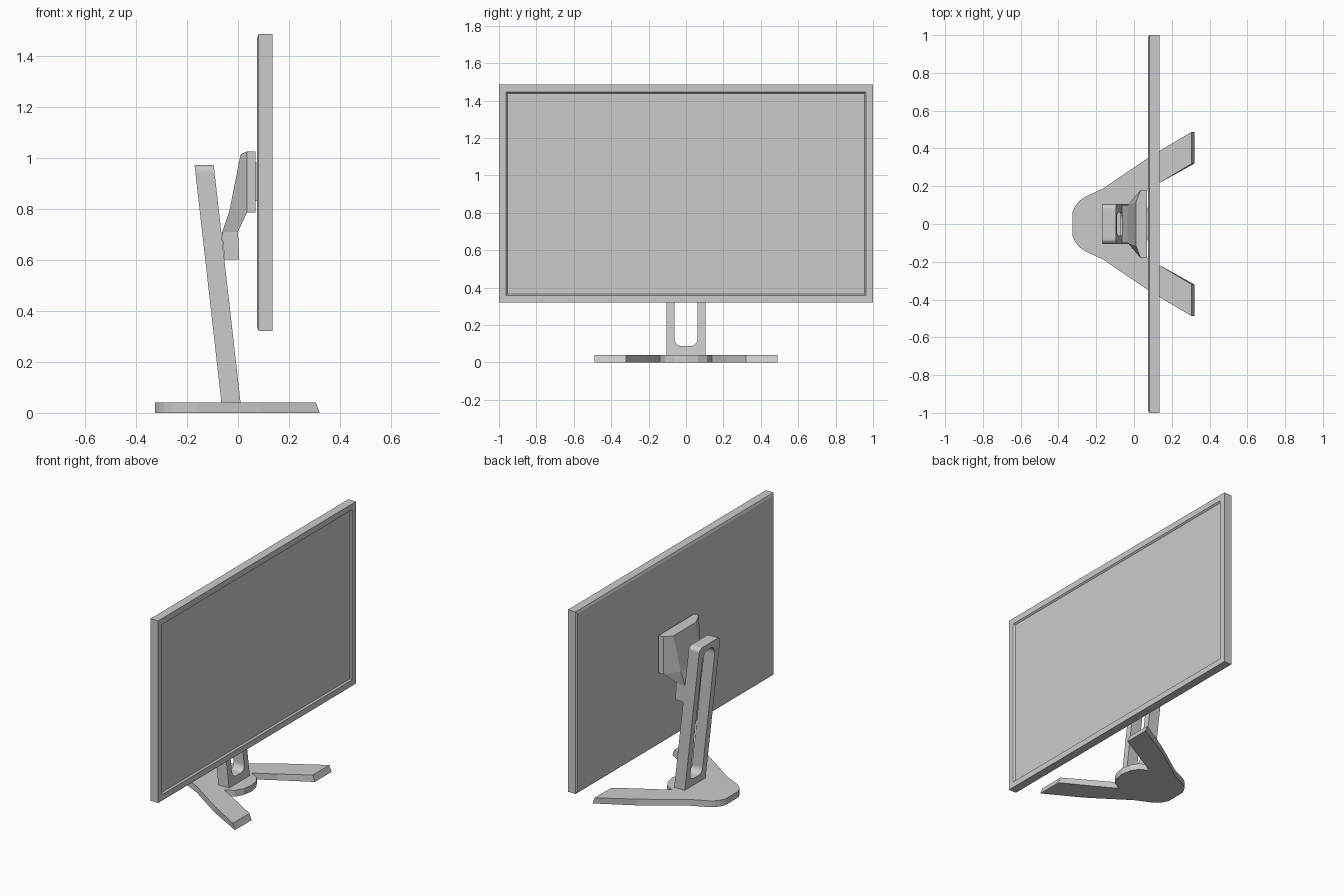
import bpy, bmesh
from math import pi, sin, cos

if "Cube" in bpy.data.objects:
    bpy.data.objects.remove(bpy.data.objects["Cube"])


def make(name, verts, faces):
    """Mesh object from points, merged and with normals outward."""
    bm = bmesh.new()
    vs = [bm.verts.new(v) for v in verts]
    for f in faces:
        bm.faces.new([vs[i] for i in f])
    bmesh.ops.remove_doubles(bm, verts=bm.verts, dist=1e-5)
    bmesh.ops.recalc_face_normals(bm, faces=bm.faces)
    me = bpy.data.meshes.new(name)
    bm.to_mesh(me)
    bm.free()
    ob = bpy.data.objects.new(name, me)
    bpy.context.collection.objects.link(ob)
    return ob


def loft(name, rings):
    """Skin a stack of equal-length rings and cap both ends."""
    n = len(rings[0])
    verts = [p for r in rings for p in r]
    faces = [(k * n + i, k * n + (i + 1) % n, (k + 1) * n + (i + 1) % n, (k + 1) * n + i)
             for k in range(len(rings) - 1) for i in range(n)]
    faces += [tuple(range(n)), tuple(range(len(verts) - n, len(verts)))]
    return make(name, verts, faces)


def rect(x, y, z0, z1):
    return [(x, -y, z0), (x, y, z0), (x, y, z1), (x, -y, z1)]


# Display panel: chamfered back, bezel and recessed screen
loft("display_panel", [
    rect(0.075, 0.992, 0.335, 1.47), rect(0.081, 1.0, 0.32, 1.485),
    rect(0.135, 1.0, 0.32, 1.485), rect(0.135, 0.962, 0.358, 1.447),
    rect(0.125, 0.954, 0.366, 1.439)])

# Base: half outline from rear to the leg tip and back to the centre, mirrored
half = [(-0.325, 0.065), (-0.31, 0.097), (-0.29, 0.122), (-0.26, 0.143), (-0.16, 0.19),
        (0.0, 0.30), (0.09, 0.36), (0.32, 0.488), (0.32, 0.32), (0.13, 0.215),
        (0.0, 0.14), (0.055, 0.112), (0.083, 0.065)]
outline = half + [(0.095, 0)] + [(x, -y) for x, y in reversed(half)]
loft("base", [[(x, y, 0) for x, y in outline],
              [(min(x, 0.305), y, 0.04) for x, y in outline]])


# Column: leaning frame with a rounded slot
def rounded(y, z0, z1, r_low, r_high, steps=6):
    pts = []
    for k in range(4):
        r = r_low if k < 2 else r_high
        cy = (y - r) * (1 if k in (1, 2) else -1)
        cz = z0 + r if k < 2 else z1 - r
        for s in range(steps + 1):
            a = pi + k * pi / 2 + s / steps * pi / 2
            pts.append((cy + r * cos(a), cz + r * sin(a)))
    return pts


outer = rounded(0.105, 0.04, 0.972, 0, 0.028)
inner = rounded(0.062, 0.087, 0.935, 0.04, 0.058)
n = len(outer)
verts = [(-0.0275 - 0.113 * (z - 0.04) + dx, y, z)
         for loop, dx in ((outer, -0.0375), (outer, 0.0375), (inner, 0.0375), (inner, -0.0375))
         for y, z in loop]
faces = []
for k in range(4):
    for i in range(n):
        j, m = (i + 1) % n, (k + 1) % 4
        faces.append((k * n + i, k * n + j, m * n + j, m * n + i))
make("column", verts, faces)

# Mount: plate behind the panel, and a small spacer
loft("mount_plate", [rect(0.035, 0.18, 0.785, 1.025), rect(0.068, 0.18, 0.785, 1.025)])
loft("mount_spacer", [rect(0.066, 0.075, 0.83, 0.98), rect(0.078, 0.075, 0.83, 0.98)])

# Tapered bracket narrowing from the plate to the neck (one side, mirrored)
side = [(0.035, 0.18, 1.025), (0.01, 0.115, 1.012), (-0.034, 0.1, 0.79),
        (-0.063, 0.1, 0.705), (0.0, 0.1, 0.71), (0.035, 0.18, 0.785)]
verts = side + [(x, -y, z) for x, y, z in side]
faces = [(i, (i + 1) % 6, (i + 1) % 6 + 6, i + 6) for i in range(6)]
for o in (0, 6):
    faces += [(o, o + 1, o + 2, o + 5), (o + 2, o + 3, o + 4, o + 5)]
make("mount_bracket", verts, faces)

# Neck sliding on the column
neck = [(-0.063, 0.705), (0.0, 0.71), (0.005, 0.6), (-0.052, 0.6)]
loft("neck", [[(x, y, z) for x, z in neck] for y in (-0.1, 0.1)])
